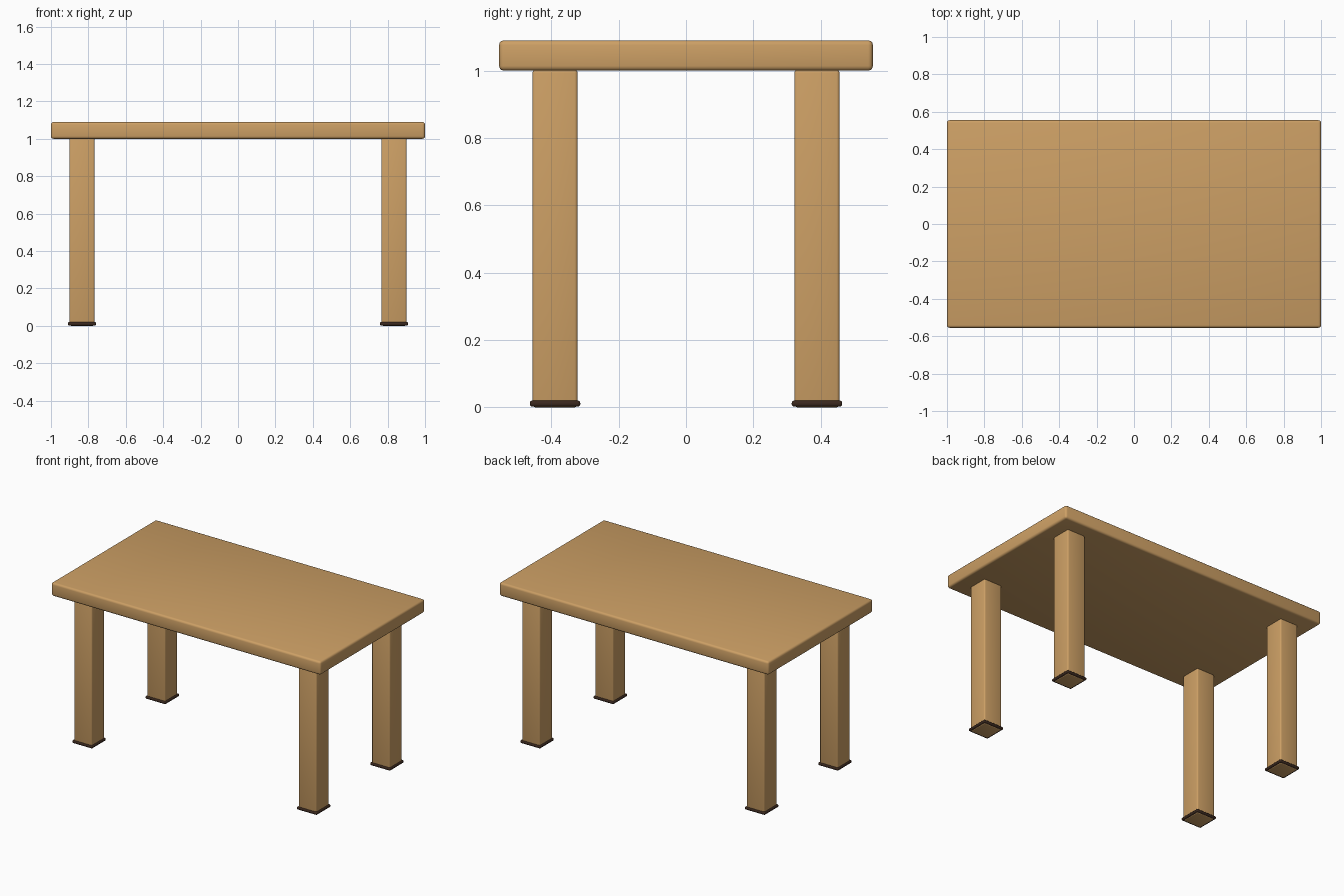
import bpy

cube = bpy.data.objects.get("Cube")
if cube:
    bpy.data.objects.remove(cube, do_unlink=True)


def material(name, rgb):
    m = bpy.data.materials.new(name)
    m.use_nodes = True
    m.diffuse_color = (*rgb, 1)
    bsdf = m.node_tree.nodes["Principled BSDF"]
    bsdf.inputs["Base Color"].default_value = (*rgb, 1)
    bsdf.inputs["Roughness"].default_value = 0.6
    return m


wood = material("light wood", (0.61, 0.35, 0.13))
rubber = material("dark brown rubber", (0.042, 0.021, 0.013))


def rounded_box(name, centre, size, radius, mat):
    """Box with softly rounded edges."""
    bpy.ops.mesh.primitive_cube_add(size=1, location=centre)
    ob = bpy.context.object
    ob.name = name
    ob.data.name = name
    ob.scale = size
    bpy.ops.object.transform_apply(location=False, rotation=False, scale=True)
    bevel = ob.modifiers.new("rounded edges", 'BEVEL')
    bevel.width = radius
    bevel.segments = 3
    bpy.ops.object.modifier_apply(modifier=bevel.name)
    ob.data.materials.append(mat)
    bpy.ops.object.shade_smooth_by_angle()
    return ob


# Tabletop
rounded_box("tabletop", (0, 0, 1.045), (2, 1.11, 0.09), 0.014, wood)

# Four legs, each with a thin dark collar around its foot
for side, sx in (("left", 1), ("right", -1)):
    for end, sy in (("front", -1), ("back", 1)):
        x, y = sx * 0.834, sy * 0.389
        rounded_box(f"{end}_{side}_leg", (x, y, 0.501),
                    (0.134, 0.134, 1.002), 0.009, wood)
        rounded_box(f"{end}_{side}_foot_collar", (x, y, 0.011),
                    (0.15, 0.15, 0.018), 0.007, rubber)
